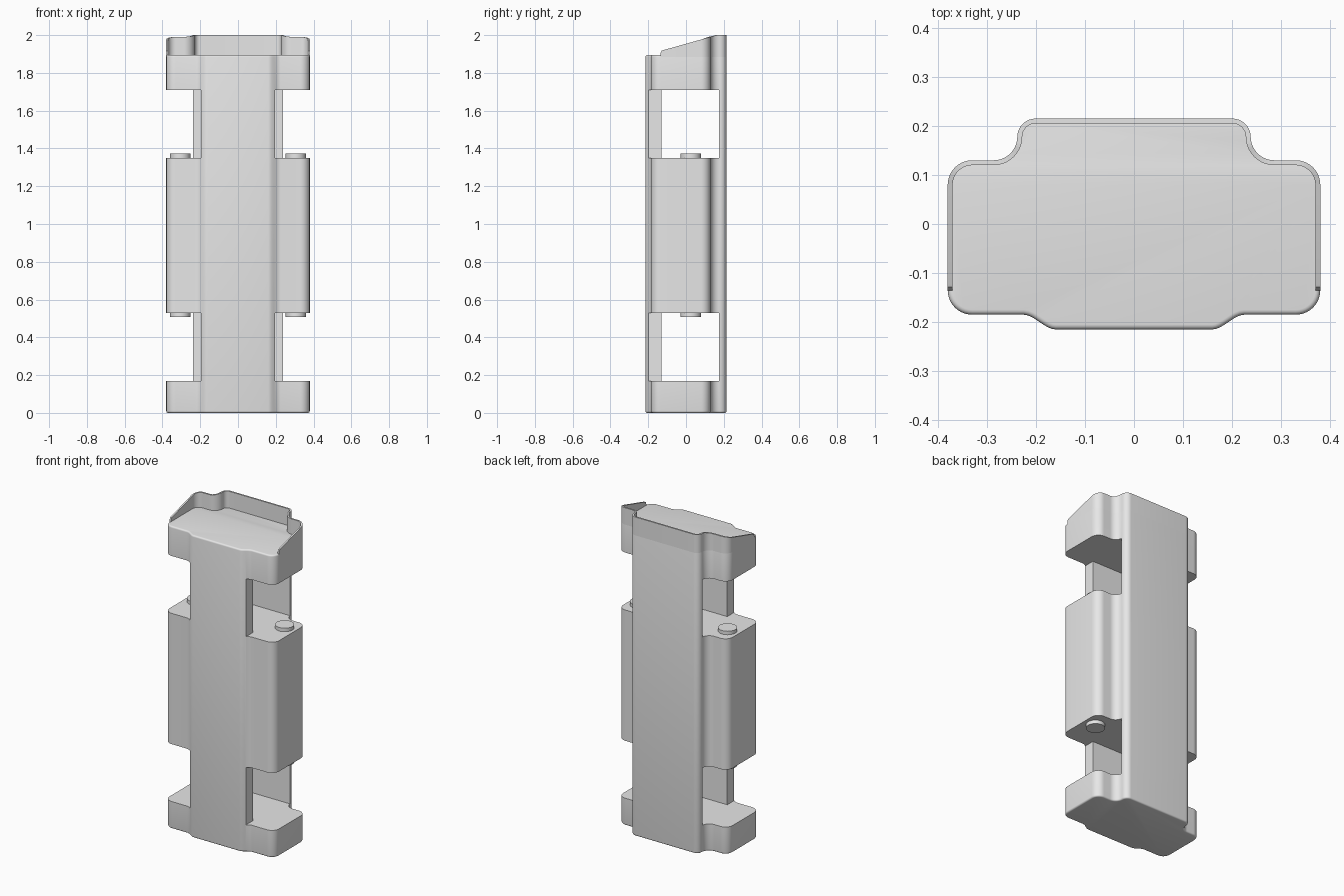
import bpy, bmesh
from math import sin, cos, radians
from mathutils import Vector

cube = bpy.data.objects.get("Cube")
if cube:
    bpy.data.objects.remove(cube, do_unlink=True)

grey = bpy.data.materials.new("plain_grey")
grey.use_nodes = True
grey.diffuse_color = (0.8, 0.8, 0.8, 1)
grey.node_tree.nodes["Principled BSDF"].inputs["Base Color"].default_value = (0.8, 0.8, 0.8, 1)


def finish(bm, name):
    """Turn a bmesh into a linked object with the grey material."""
    bmesh.ops.recalc_face_normals(bm, faces=bm.faces[:])
    mesh = bpy.data.meshes.new(name)
    bm.to_mesh(mesh)
    bm.free()
    mesh.materials.append(grey)
    obj = bpy.data.objects.new(name, mesh)
    bpy.context.collection.objects.link(obj)
    return obj


def activate(obj):
    bpy.ops.object.select_all(action='DESELECT')
    obj.select_set(True)
    bpy.context.view_layer.objects.active = obj


def smooth(obj):
    activate(obj)
    bpy.ops.object.shade_smooth_by_angle(angle=radians(35))


def prism(name, outline, z0, z1, round_edge=0):
    """Extrude an outline upward, optionally rounding its end edges."""
    bm = bmesh.new()
    base = bm.faces.new([bm.verts.new((x, y, z0)) for x, y in outline])
    ext = bmesh.ops.extrude_face_region(bm, geom=[base], use_keep_orig=True)
    top = [v for v in ext["geom"] if isinstance(v, bmesh.types.BMVert)]
    bmesh.ops.translate(bm, verts=top, vec=(0, 0, z1 - z0))
    bmesh.ops.recalc_face_normals(bm, faces=bm.faces[:])
    if round_edge:
        ends = [e for e in bm.edges if abs(e.verts[0].co.z - e.verts[1].co.z) < 1e-5]
        bmesh.ops.bevel(bm, geom=ends, offset=round_edge, segments=4,
                        profile=0.5, affect='EDGES')
    return finish(bm, name)


def arc(cx, cy, r, a0, a1, n=10):
    angles = [radians(a0 + (a1 - a0) * i / n) for i in range(n + 1)]
    return [(cx + r * cos(a), cy + r * sin(a)) for a in angles]


def mirrored(points):
    return [(-x, y) for x, y in reversed(points)]


# Half outline, from the back panel round to the raised front panel
half = arc(0.201, 0.178, 0.037, 90, 0)
half += arc(0.286, 0.178, 0.048, 180, 270)[1:]
half += arc(0.33, 0.08, 0.05, 90, 0)
half += arc(0.33, -0.135, 0.05, 0, -90)
for i in range(9):
    t = i / 8
    half.append((0.225 - 0.065 * t, -0.185 - 0.03 * t * t * (3 - 2 * t)))

# Body with rounded top and bottom edges
body = prism("body", half + mirrored(half), 0, 1.895, 0.01)

# Slots leave only a front strip and a back panel between the blocks
slot_half = [(0.195, -0.13), (0.195, -1), (1, -1), (1, 0.175)]
slot_outline = slot_half + mirrored(slot_half)
for z0, z1 in ((0.17, 0.53), (1.35, 1.71)):
    cutter = prism("slot_cutter", slot_outline, z0, z1)
    cutter.hide_render = True
    mod = body.modifiers.new("slot", 'BOOLEAN')
    mod.operation = 'DIFFERENCE'
    mod.solver = 'EXACT'
    mod.object = cutter
    activate(body)
    bpy.ops.object.modifier_apply(modifier=mod.name)
    bpy.data.objects.remove(cutter, do_unlink=True)
smooth(body)

# Thin rim round the back and sides of the top, sloping down to the front
side = [p for p in half if p[1] > -0.1]
side += [(0.38, -0.122), (0.38, -0.129), (0.38, -0.133), (0.38, -0.136)]
path = mirrored(side) + side
front_steps = {-0.129: 1.917, -0.133: 1.91, -0.136: 1.896}


def rim_top(y):
    return front_steps.get(y, min(2.0, 1.92 + (y + 0.122) * 0.08 / 0.285))


bm = bmesh.new()
rings = []
for i, (x, y) in enumerate(path):
    before = Vector(path[max(i - 1, 0)])
    after = Vector(path[min(i + 1, len(path) - 1)])
    along = (after - before).normalized()
    ix, iy = x + along.y * 0.01, y - along.x * 0.01
    z = rim_top(y)
    rings.append([bm.verts.new(c) for c in
                  ((x, y, 1.885), (x, y, z), (ix, iy, z), (ix, iy, 1.885))])
for a, b in zip(rings, rings[1:]):
    for k in range(4):
        j = (k + 1) % 4
        bm.faces.new((a[k], a[j], b[j], b[k]))
bm.faces.new(rings[0])
bm.faces.new(rings[-1])
smooth(finish(bm, "top_rim"))

# Round pins standing out above and below the middle block
for name, sx in (("left_pin", 1), ("right_pin", -1)):
    smooth(prism(name, arc(sx * 0.306, 0.025, 0.054, 0, 348.75, 31), 0.507, 1.372))
